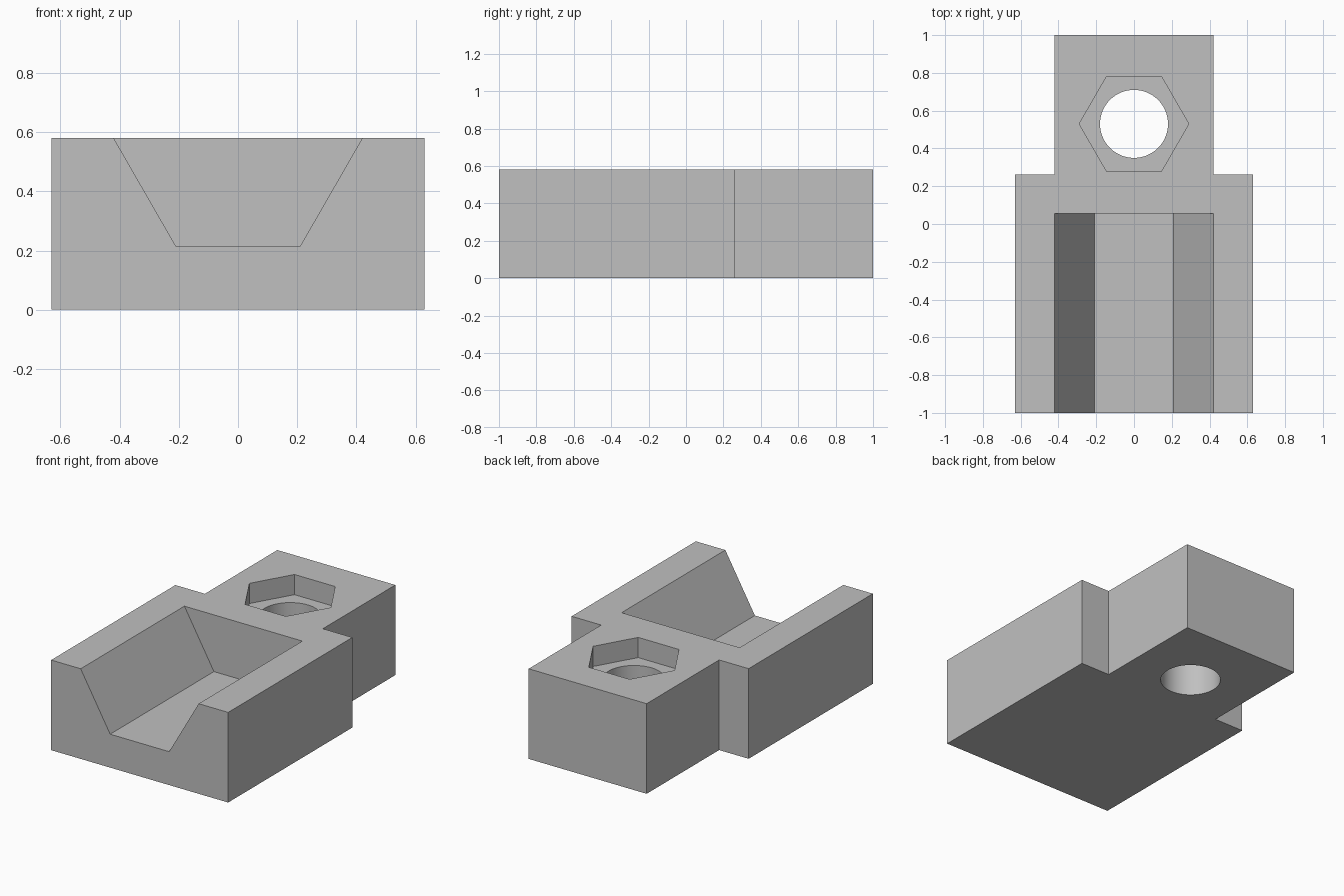
import bpy, bmesh, math
from mathutils import Vector

if "Cube" in bpy.data.objects:
    bpy.data.objects.remove(bpy.data.objects["Cube"], do_unlink=True)

HEIGHT = 0.58
FLOOR = 0.215          # channel floor
STEP_Y = 0.263         # where the wide body meets the tongue
HOLE_Y = 0.53
OVER = 0.1             # cutter overshoot

grey = bpy.data.materials.new("plain grey")
grey.use_nodes = True
colour = (0.527, 0.527, 0.527, 1)
grey.diffuse_color = colour
grey.node_tree.nodes["Principled BSDF"].inputs["Base Color"].default_value = colour


def prism(name, points, direction):
    """Extrude a closed flat outline along a direction."""
    bm = bmesh.new()
    face = bm.faces.new([bm.verts.new(p) for p in points])
    cap = bmesh.ops.extrude_face_region(bm, geom=[face])["geom"]
    bmesh.ops.translate(bm, vec=Vector(direction),
                        verts=[v for v in cap if isinstance(v, bmesh.types.BMVert)])
    bmesh.ops.recalc_face_normals(bm, faces=bm.faces)
    mesh = bpy.data.meshes.new(name)
    bm.to_mesh(mesh)
    bm.free()
    mesh.materials.append(grey)
    obj = bpy.data.objects.new(name, mesh)
    bpy.context.collection.objects.link(obj)
    return obj


def mirrored(half):
    """Complete a right-hand outline with its reflection in x."""
    return half + [(-p[0], *p[1:]) for p in reversed(half)]


def ring(radius, sides, z):
    return [(radius * math.cos(math.tau * i / sides),
             HOLE_Y + radius * math.sin(math.tau * i / sides), z) for i in range(sides)]


# Stepped block: wide body with a narrower tongue behind
block = prism("clamp_block", mirrored([(0.63, -1, 0), (0.63, STEP_Y, 0),
                                       (0.42, STEP_Y, 0), (0.42, 1, 0)]), (0, 0, HEIGHT))

# Cutters: tapered channel, nut pocket and bolt hole
slope = 0.21 / (HEIGHT - FLOOR)
start = -1 - OVER
cutters = [
    prism("channel_cutter", mirrored([(0.21, start, FLOOR),
          (0.42 + slope * OVER, start, HEIGHT + OVER)]), (0, 0.055 - start, 0)),
    prism("nut_pocket_cutter", ring(0.29, 6, HEIGHT - 0.13), (0, 0, 0.13 + OVER)),
    prism("bolt_hole_cutter", ring(0.18, 64, -OVER), (0, 0, HEIGHT + 2 * OVER)),
]

bpy.ops.object.select_all(action='DESELECT')
block.select_set(True)
bpy.context.view_layer.objects.active = block
for cutter in cutters:
    cutter.hide_render = True
    cut = block.modifiers.new(cutter.name, 'BOOLEAN')
    cut.operation = 'DIFFERENCE'
    cut.solver = 'EXACT'
    cut.object = cutter
    bpy.ops.object.modifier_apply(modifier=cut.name)
    bpy.data.objects.remove(cutter, do_unlink=True)

# Smooth hole wall, crisp edges elsewhere
bpy.ops.object.shade_smooth_by_angle(angle=math.radians(25))
